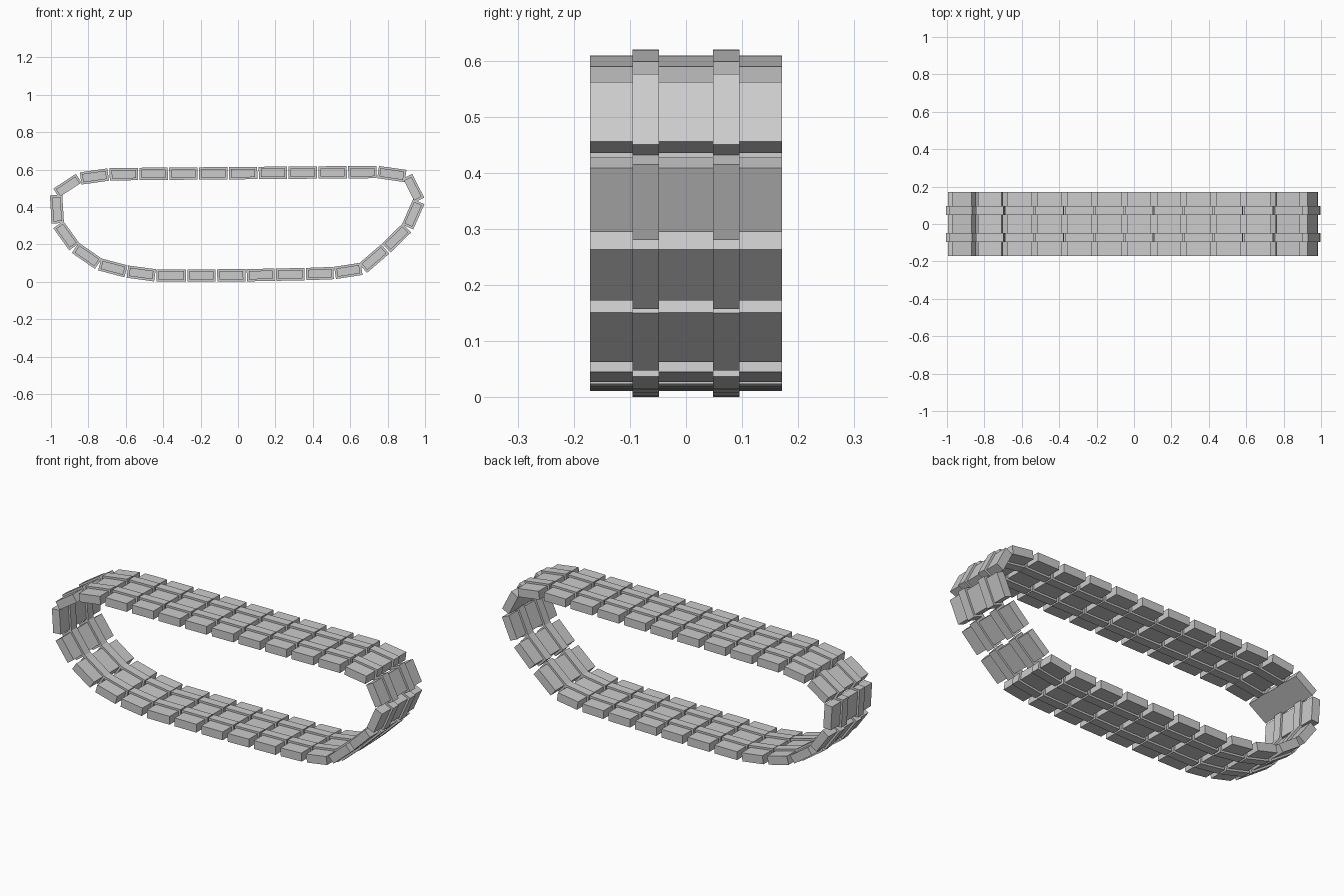
import bpy
from mathutils import Vector, Matrix

if "Cube" in bpy.data.objects:
    bpy.data.objects.remove(bpy.data.objects["Cube"])

steel = bpy.data.materials.new("light grey steel")
steel.diffuse_color = (0.6, 0.6, 0.6, 1)
steel.use_nodes = True
steel.node_tree.nodes["Principled BSDF"].inputs["Base Color"].default_value = steel.diffuse_color

# Hinge points of the closed track loop (x, z), running anticlockwise from lower left
hinges = [(-.44, .034), (-.275, .034), (-.115, .034), (.043, .035), (.20, .038),
          (.36, .041), (.515, .047), (.665, .07), (.79, .178), (.905, .29),
          (.968, .432), (.90, .565), (.745, .587)]
# Nearly straight upper run
hinges += [(.745 - .1595 * i, .587 - .0013 * i) for i in range(1, 9)]
# Curve down the left end
hinges += [(-.69, .574), (-.845, .552), (-.973, .468), (-.963, .309),
           (-.873, .184), (-.743, .094), (-.595, .055)]

PLATE_H, BAR_H = .0225, .033          # half thicknesses
PLATES = [(-.171, -.095), (-.048, .048), (.048 + .047, .171)]
BARS = [(-.095, -.048), (.048, .095)]
FLUSH = (10, 22)                      # end links whose bars sit level with the plates


def box(name, length, y_range, z_range, frame):
    """Box aligned to a link: length along it, z pointing out of the loop."""
    x0 = length / 2
    (y0, y1), (z0, z1) = y_range, z_range
    verts = [frame @ Vector((x, y, z)) for x in (-x0, x0) for y in (y0, y1) for z in (z0, z1)]
    faces = [(0, 1, 3, 2), (4, 6, 7, 5), (0, 4, 5, 1), (2, 3, 7, 6), (0, 2, 6, 4), (1, 5, 7, 3)]
    mesh = bpy.data.meshes.new(name)
    mesh.from_pydata(verts, [], faces)
    mesh.materials.append(steel)
    obj = bpy.data.objects.new(name, mesh)
    bpy.context.collection.objects.link(obj)


# One link between every pair of neighbouring hinges
for i, (ax, az) in enumerate(hinges):
    bx, bz = hinges[(i + 1) % len(hinges)]
    a, b = Vector((ax, 0, az)), Vector((bx, 0, bz))
    along = (b - a).normalized()
    side = Vector((0, 1, 0))
    out = side.cross(along) * -1      # outward normal of the loop
    frame = Matrix((along, -side, out)).transposed().to_4x4()
    frame.translation = (a + b) / 2
    dist = (b - a).length
    for span in PLATES:               # three wide plates
        box("track_plate", dist - .03, span, (-PLATE_H, PLATE_H), frame)
    top = PLATE_H if i in FLUSH else BAR_H
    for span in BARS:                 # two longer connecting bars
        box("connector_bar", dist - .008, span, (-BAR_H, top), frame)
